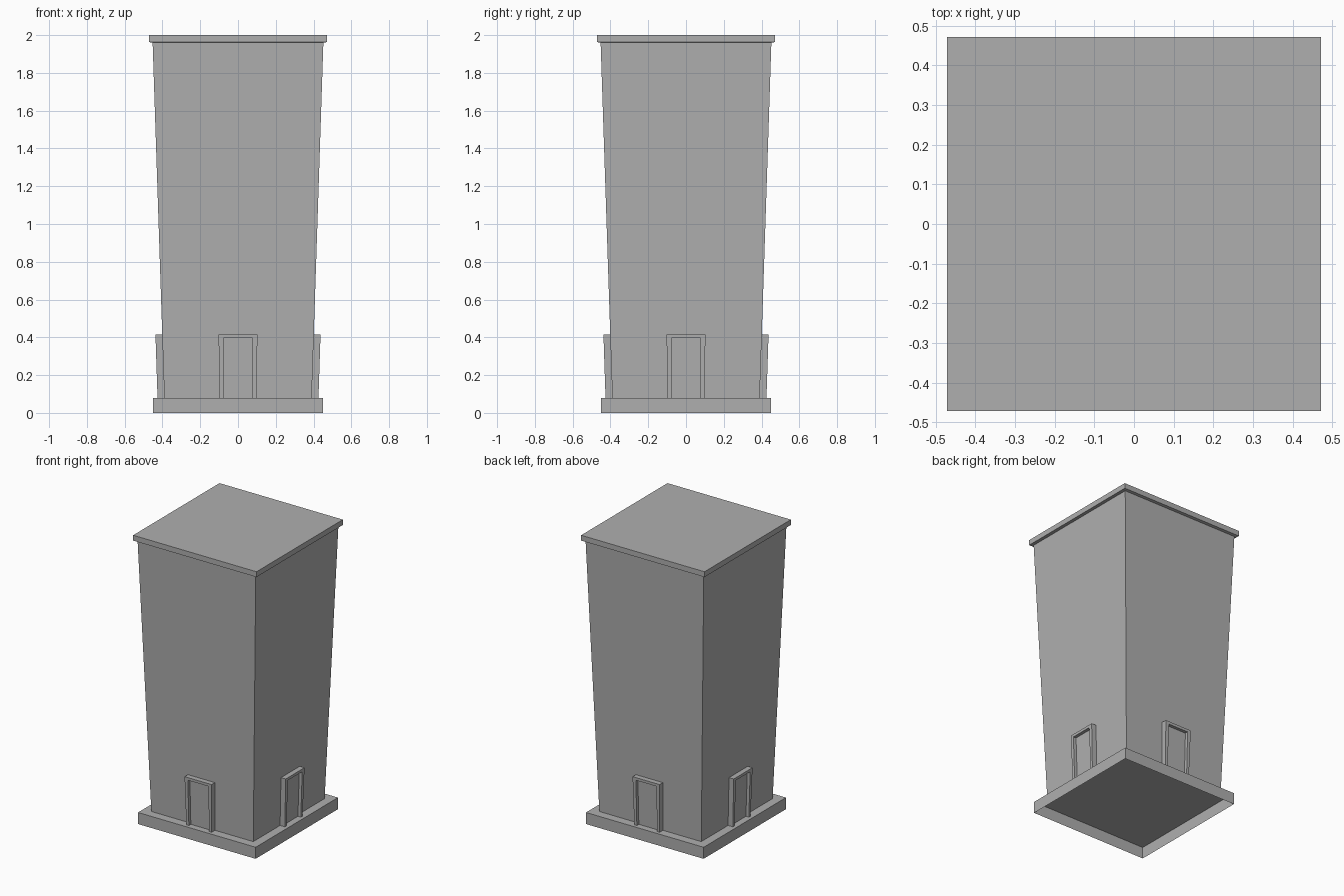
import bpy, bmesh
from math import pi
from mathutils import Matrix

if "Cube" in bpy.data.objects:
    bpy.data.objects.remove(bpy.data.objects["Cube"])

BASE_H, WALL_TOP = 0.08, 1.96

stone = bpy.data.materials.new("stone")
stone.diffuse_color = (0.43, 0.43, 0.43, 1)
stone.use_nodes = True
stone.node_tree.nodes["Principled BSDF"].inputs["Base Color"].default_value = stone.diffuse_color


def wall(z):
    """Half width of the flaring tower at height z."""
    return 0.39 + (0.452 - 0.39) * (z - BASE_H) / (WALL_TOP - BASE_H)


def finish(name, bm):
    bmesh.ops.recalc_face_normals(bm, faces=bm.faces)
    mesh = bpy.data.meshes.new(name)
    bm.to_mesh(mesh)
    bm.free()
    mesh.materials.append(stone)
    obj = bpy.data.objects.new(name, mesh)
    bpy.context.collection.objects.link(obj)
    return obj


def square_stack(name, levels, bottom=False, top=False):
    """Join square rings given as (half width, height)."""
    bm = bmesh.new()
    rings = [[bm.verts.new((sx * h, sy * h, z))
              for sx, sy in ((-1, -1), (1, -1), (1, 1), (-1, 1))]
             for h, z in levels]
    for a, b in zip(rings, rings[1:]):
        for i in range(4):
            j = (i + 1) % 4
            bm.faces.new((a[i], a[j], b[j], b[i]))
    if bottom:
        bm.faces.new(rings[0][::-1])
    if top:
        bm.faces.new(rings[-1])
    return finish(name, bm)


# Plinth, open underneath
square_stack("plinth", [(0.45, 0), (0.45, BASE_H)], top=True)

# Flaring walls
square_stack("tower_walls", [(wall(BASE_H), BASE_H), (wall(WALL_TOP), WALL_TOP)])

# Overhanging roof slab
square_stack("roof_slab", [(0.452, WALL_TOP), (0.472, 1.963), (0.472, 2.0)],
             bottom=True, top=True)


# Doorway: raised surround with a shallow recessed panel, following the wall's slope
def doorway(name, angle):
    outer = [(-0.097, BASE_H), (-0.103, 0.416), (0.103, 0.416), (0.097, BASE_H)]
    inner = [(-0.078, BASE_H), (-0.078, 0.397), (0.078, 0.397), (0.078, BASE_H)]
    bm = bmesh.new()

    def line(points, out):
        return [bm.verts.new((x, -wall(z) - out, z)) for x, z in points]

    strips = [line(outer, 0), line(outer, 0.036), line(inner, 0.036), line(inner, 0.014)]
    for a, b in zip(strips, strips[1:]):
        for i in range(3):
            bm.faces.new((a[i], a[i + 1], b[i + 1], b[i]))
    bm.faces.new(strips[-1])  # door panel
    bm.transform(Matrix.Rotation(angle, 4, 'Z'))
    return finish(name, bm)


for k, side in enumerate(("front", "right", "back", "left")):
    doorway(side + "_doorway", k * pi / 2)
